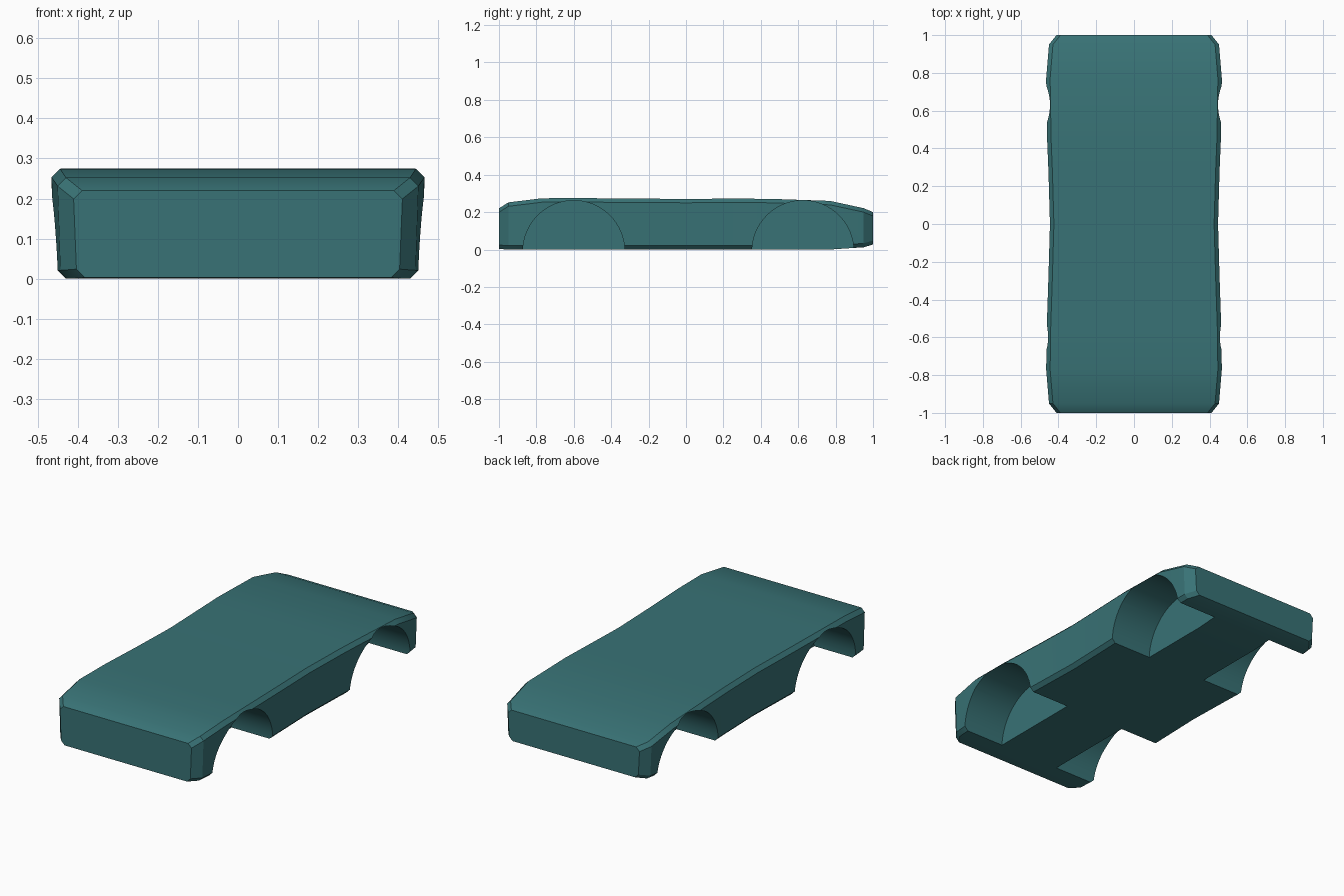
import bpy, bmesh, math
from mathutils import Matrix

if "Cube" in bpy.data.objects:
    bpy.data.objects.remove(bpy.data.objects["Cube"])

# body stations along the length: y, half width, top z, bottom z
STATIONS = [
    (-1.00, 0.410, 0.220, 0.003),
    (-0.95, 0.450, 0.252, 0.000),
    (-0.77, 0.465, 0.274, 0.000),
    (-0.55, 0.462, 0.275, 0.000),
    (-0.28, 0.453, 0.272, 0.000),
    (0.00, 0.445, 0.271, 0.000),
    (0.28, 0.453, 0.272, 0.000),
    (0.45, 0.460, 0.271, 0.000),
    (0.77, 0.465, 0.260, 0.000),
    (0.95, 0.450, 0.221, 0.012),
    (1.00, 0.410, 0.200, 0.027),
]
CH = 0.021      # edge chamfer
TUCK = 0.007    # sides lean in towards the sill


def make_object(name, bm):
    bmesh.ops.recalc_face_normals(bm, faces=bm.faces)
    mesh = bpy.data.meshes.new(name)
    bm.to_mesh(mesh)
    bm.free()
    obj = bpy.data.objects.new(name, mesh)
    bpy.context.collection.objects.link(obj)
    return obj


# body shell: chamfered cross-sections lofted front to back
bm = bmesh.new()
rings = []
for y, w, top, bot in STATIONS:
    half = [(w - TUCK - CH, bot), (w - TUCK, bot + CH), (w, top - CH), (w - CH, top)]
    section = half + [(-x, z) for x, z in reversed(half)]
    rings.append([bm.verts.new((x, y, z)) for x, z in section])
for a, b in zip(rings, rings[1:]):
    for i in range(8):
        j = (i + 1) % 8
        bm.faces.new((a[i], a[j], b[j], b[i]))
bm.faces.new(rings[0])
bm.faces.new(rings[-1])
body = make_object("car_body", bm)

# wheel wells: four cylinders cut in from the sides
bm = bmesh.new()
INNER, OUTER = 0.19, 0.60
for y in (-0.60, 0.625):
    for side in (-1, 1):
        place = Matrix.Translation((side * (INNER + OUTER) / 2, y, -0.01))
        bmesh.ops.create_cone(bm, cap_ends=True, segments=64, radius1=0.272, radius2=0.272,
                              depth=OUTER - INNER,
                              matrix=place @ Matrix.Rotation(math.pi / 2, 4, 'Y'))
cutter = make_object("wheel_well_cutter", bm)
cutter.hide_render = True

cut = body.modifiers.new("wheel_wells", 'BOOLEAN')
cut.operation = 'DIFFERENCE'
cut.solver = 'EXACT'
cut.object = cutter

bpy.ops.object.select_all(action='DESELECT')
bpy.context.view_layer.objects.active = body
body.select_set(True)
bpy.ops.object.modifier_apply(modifier=cut.name)
bpy.data.objects.remove(cutter, do_unlink=True)
bpy.ops.object.shade_smooth_by_angle(angle=math.radians(30))

# teal paint
paint = bpy.data.materials.new("teal_paint")
paint.diffuse_color = (0.04, 0.17, 0.18, 1)
paint.use_nodes = True
paint.node_tree.nodes["Principled BSDF"].inputs["Base Color"].default_value = paint.diffuse_color
body.data.materials.clear()
body.data.materials.append(paint)
